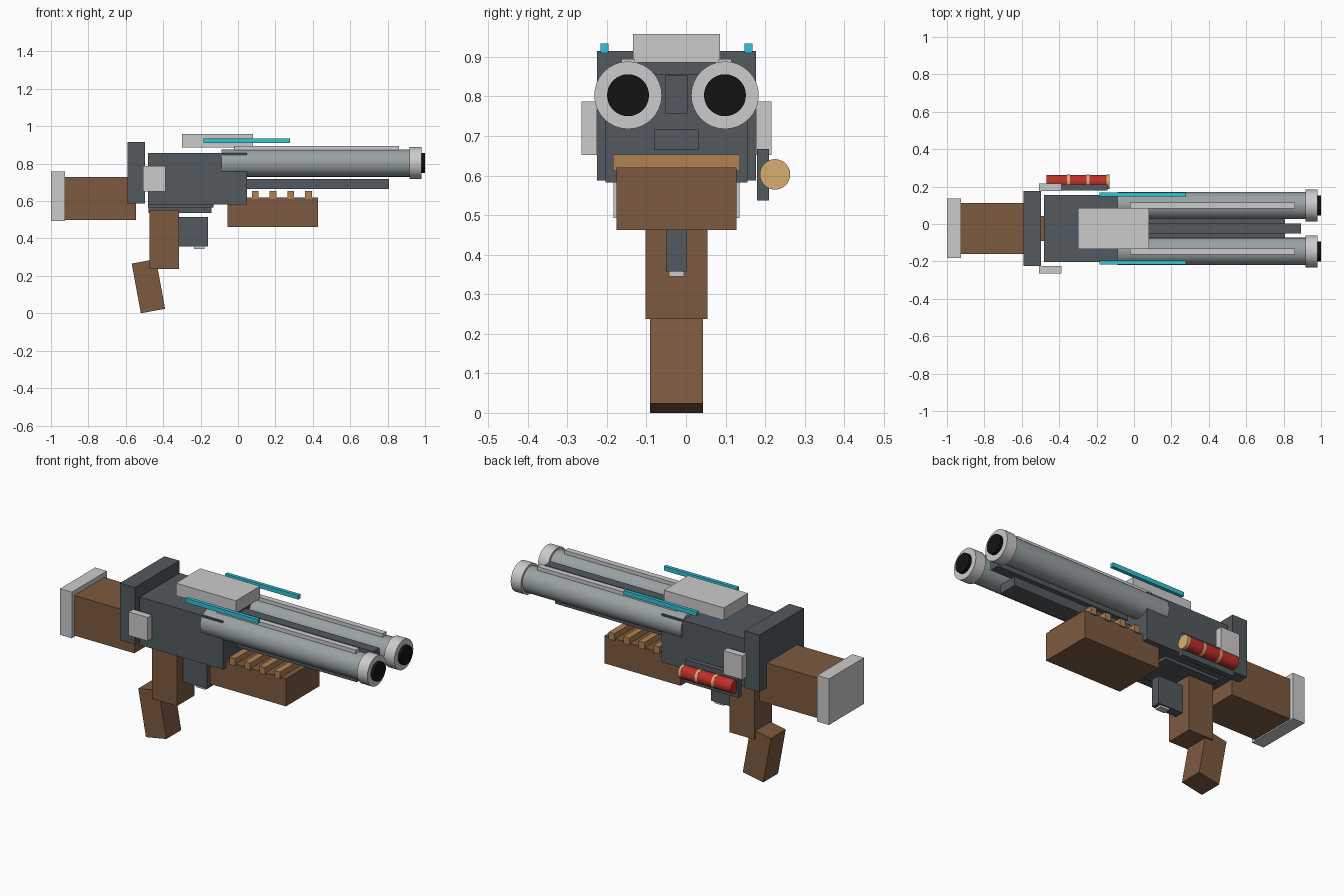
import bpy, math

if "Cube" in bpy.data.objects:
    bpy.data.objects.remove(bpy.data.objects["Cube"])

MID = -0.024  # y of the gun's mirror plane


def mat(name, r, g, b):
    m = bpy.data.materials.new(name)
    m.diffuse_color = (r, g, b, 1)
    m.use_nodes = True
    m.node_tree.nodes["Principled BSDF"].inputs["Base Color"].default_value = m.diffuse_color
    return m


steel = mat("dark_steel", 0.085, 0.1, 0.112)
barrel_steel = mat("barrel_steel", 0.32, 0.36, 0.37)
wood = mat("wood", 0.205, 0.102, 0.051)
light_wood = mat("light_wood", 0.43, 0.22, 0.085)
black = mat("bore_black", 0.006, 0.006, 0.007)
cyan = mat("cyan_glow", 0.03, 0.56, 0.7)
red = mat("shell_red", 0.5, 0.03, 0.022)
brass = mat("brass", 0.68, 0.43, 0.16)


def finish(o, name, m):
    o.name = name
    if m:
        o.data.materials.append(m)
    return o


def box(name, x, y, z, m=None, tilt=0):
    """Box from (min, max) ranges, optionally tilted about y."""
    bpy.ops.mesh.primitive_cube_add(size=1, location=[sum(r) / 2 for r in (x, y, z)],
                                    rotation=(0, math.radians(tilt), 0))
    o = bpy.context.object
    o.scale = [r[1] - r[0] for r in (x, y, z)]
    bpy.ops.object.transform_apply(location=False, rotation=False, scale=True)
    return finish(o, name, m)


def mid(half):
    return (MID - half, MID + half)


def rod(name, x, y, z, r, m=None):
    """Cylinder lying along x."""
    bpy.ops.mesh.primitive_cylinder_add(vertices=32, radius=r, depth=x[1] - x[0],
                                        location=(sum(x) / 2, y, z),
                                        rotation=(0, math.pi / 2, 0))
    o = bpy.context.object
    bpy.ops.object.shade_smooth_by_angle(angle=math.radians(30))
    return finish(o, name, m)


# Stock and receiver
box("butt_plate", (-1.0, -0.925), mid(0.159), (0.493, 0.757))
box("stock", (-0.926, -0.545), mid(0.136), (0.50, 0.73), wood)
box("rear_plate", (-0.59, -0.496), mid(0.201), (0.588, 0.915), steel)
box("receiver", (-0.48, 0.047), mid(0.18), (0.582, 0.857), steel)
box("receiver_floor", (-0.48, -0.133), mid(0.11), (0.565, 0.60), steel)
box("top_cover", (-0.30, 0.08), mid(0.11), (0.886, 0.958))

# Grip in two blocks, the lower one tilted
box("upper_grip", (-0.472, -0.315), mid(0.078), (0.237, 0.553), wood)
box("lower_grip", (-0.545, -0.413), mid(0.067), (0.01, 0.28), wood, tilt=-10.4)

# Trigger housing
box("trigger_housing", (-0.315, -0.16), mid(0.026), (0.357, 0.515), steel)
box("trigger_tip", (-0.235, -0.178), mid(0.019), (0.345, 0.36))

# Fore-end with grip ridges
box("fore_end", (-0.055, 0.427), mid(0.152), (0.462, 0.62), wood)
for i in range(4):
    c = 0.092 + i * 0.095
    box(f"fore_end_ridge_{i + 1}", (c - 0.018, c + 0.018), mid(0.16), (0.612, 0.653), light_wood)

# Bars between and under the barrels
box("centre_rib", (-0.05, 0.893), mid(0.028), (0.757, 0.853), steel)
box("under_bar", (0.0, 0.807), mid(0.055), (0.665, 0.717), steel)

# Paired parts on both sides
for side, s in (("right", -1), ("left", 1)):
    y = MID + s * 0.1225
    rod(f"barrel_{side}", (-0.087, 0.93), y, 0.803, 0.073, barrel_steel)
    rod(f"muzzle_ring_{side}", (0.917, 0.982), y, 0.803, 0.0855)
    rod(f"bore_{side}", (0.90, 1.0), y, 0.803, 0.053, black)
    box(f"barrel_rib_{side}", (-0.022, 0.86), (y - 0.0165, y + 0.0165), (0.86, 0.895))
    g = MID + s * 0.182
    box(f"light_strip_{side}", (-0.185, 0.278), (g - 0.01, g + 0.01), (0.91, 0.934), cyan)
    c = MID + s * 0.2205
    box(f"side_block_{side}", (-0.508, -0.388), (c - 0.02, c + 0.02), (0.652, 0.787))

# Spare shell on its carrier
box("shell_carrier", (-0.478, -0.142), (0.18, 0.21), (0.537, 0.667), steel)
rod("spare_shell", (-0.467, -0.147), 0.225, 0.603, 0.0375, red)
for i, x in enumerate((-0.35, -0.245, -0.14)):
    rod(f"shell_band_{i + 1}", (x - 0.008, x + 0.008), 0.225, 0.603, 0.0385, brass)
